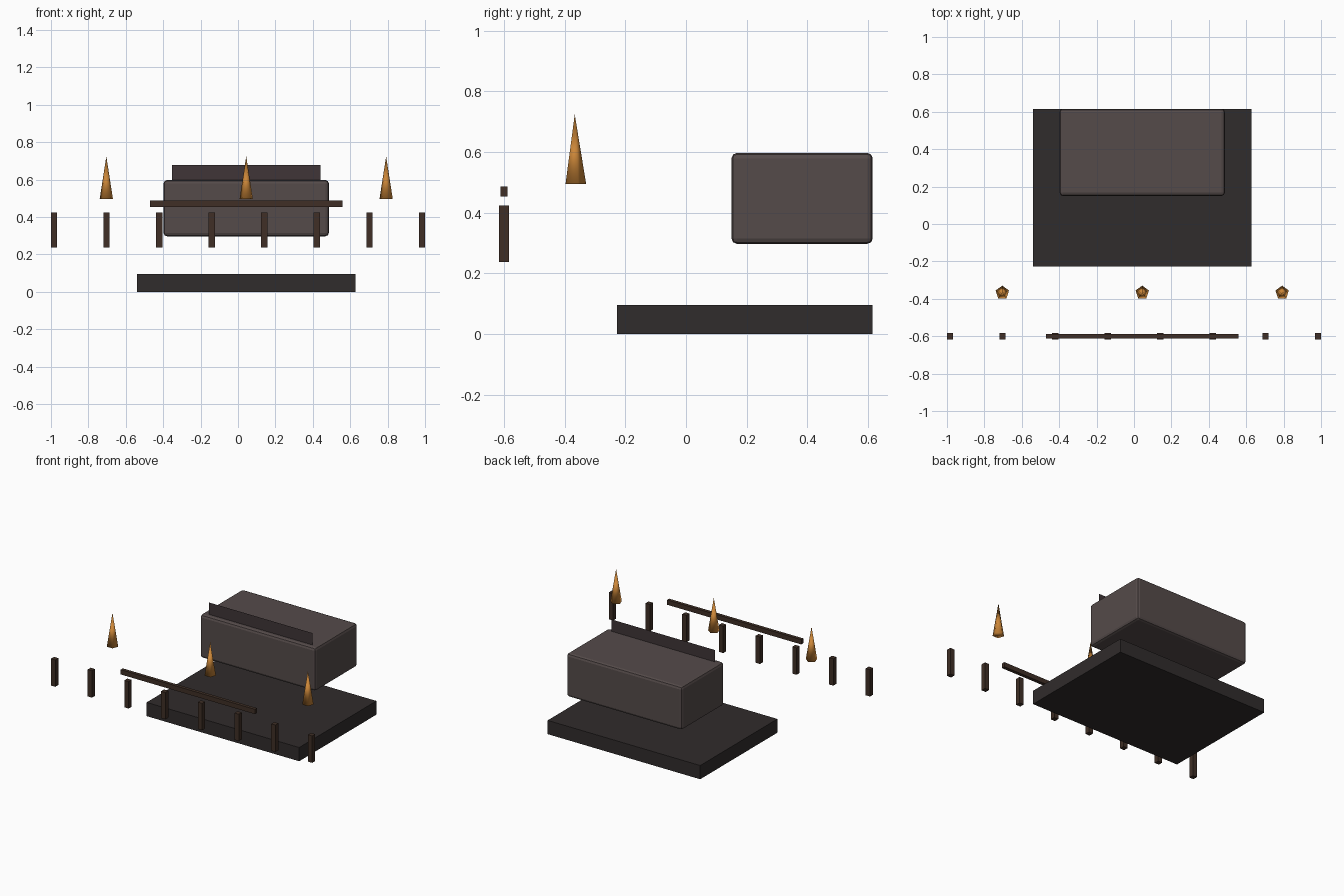
import bpy

if "Cube" in bpy.data.objects:
    bpy.data.objects.remove(bpy.data.objects["Cube"])

def material(name, rgb):
    m = bpy.data.materials.new(name)
    m.diffuse_color = (*rgb, 1)
    m.use_nodes = True
    m.node_tree.nodes["Principled BSDF"].inputs["Base Color"].default_value = m.diffuse_color
    return m

STONE = material("stone", (0.09, 0.07, 0.068))
DARK = material("dark_stone", (0.03, 0.025, 0.025))
TRIM = material("trim", (0.05, 0.035, 0.038))
WOOD = material("wood", (0.05, 0.028, 0.019))
FLAME = material("flame", (0.60, 0.24, 0.04))

def finish(name, mat):
    o = bpy.context.object
    o.name = name
    o.data.materials.append(mat)
    return o

def box(name, x, y, z, mat, bevel=0):
    """Box from (min, max) ranges on each axis."""
    r = (x, y, z)
    bpy.ops.mesh.primitive_cube_add(size=1, location=[(a + b) / 2 for a, b in r])
    o = finish(name, mat)
    o.scale = [b - a for a, b in r]
    bpy.ops.object.transform_apply(location=False, rotation=False, scale=True)
    if bevel:
        m = o.modifiers.new("bevel", 'BEVEL')
        m.width = bevel
        m.segments = 2
    return o

CX = 0.044  # shared centre line of everything but the posts

# Base slab and raised block
box("base_slab", (CX - 0.584, CX + 0.584), (-0.228, 0.616), (0, 0.095), DARK)
box("main_block", (CX - 0.442, CX + 0.442), (0.15, 0.616), (0.297, 0.597), STONE, 0.018)

# Thin sheet standing on the block
bpy.ops.mesh.primitive_plane_add(size=1, location=(CX, 0.185, 0.632), rotation=(1.570796, 0, 0))
sheet = finish("top_panel", TRIM)
sheet.scale = (0.794, 0.094, 1)
bpy.ops.object.transform_apply(location=False, rotation=True, scale=True)

# Fence: row of posts and a rail
for i in range(8):
    x = -0.9835 + i * 0.281
    box(f"fence_post_{i + 1}", (x - 0.0165, x + 0.0165), (-0.617, -0.584), (0.237, 0.423), WOOD)
box("fence_rail", (CX - 0.514, CX + 0.514), (-0.612, -0.589), (0.454, 0.487), WOOD)

# Five-sided flames
for i in (-1, 0, 1):
    bpy.ops.mesh.primitive_cone_add(vertices=5, radius1=0.0375, radius2=0, depth=0.229,
                                    location=(CX + i * 0.748, -0.367, 0.6095))
    finish(f"flame_{i + 2}", FLAME)
    bpy.ops.object.shade_smooth()
